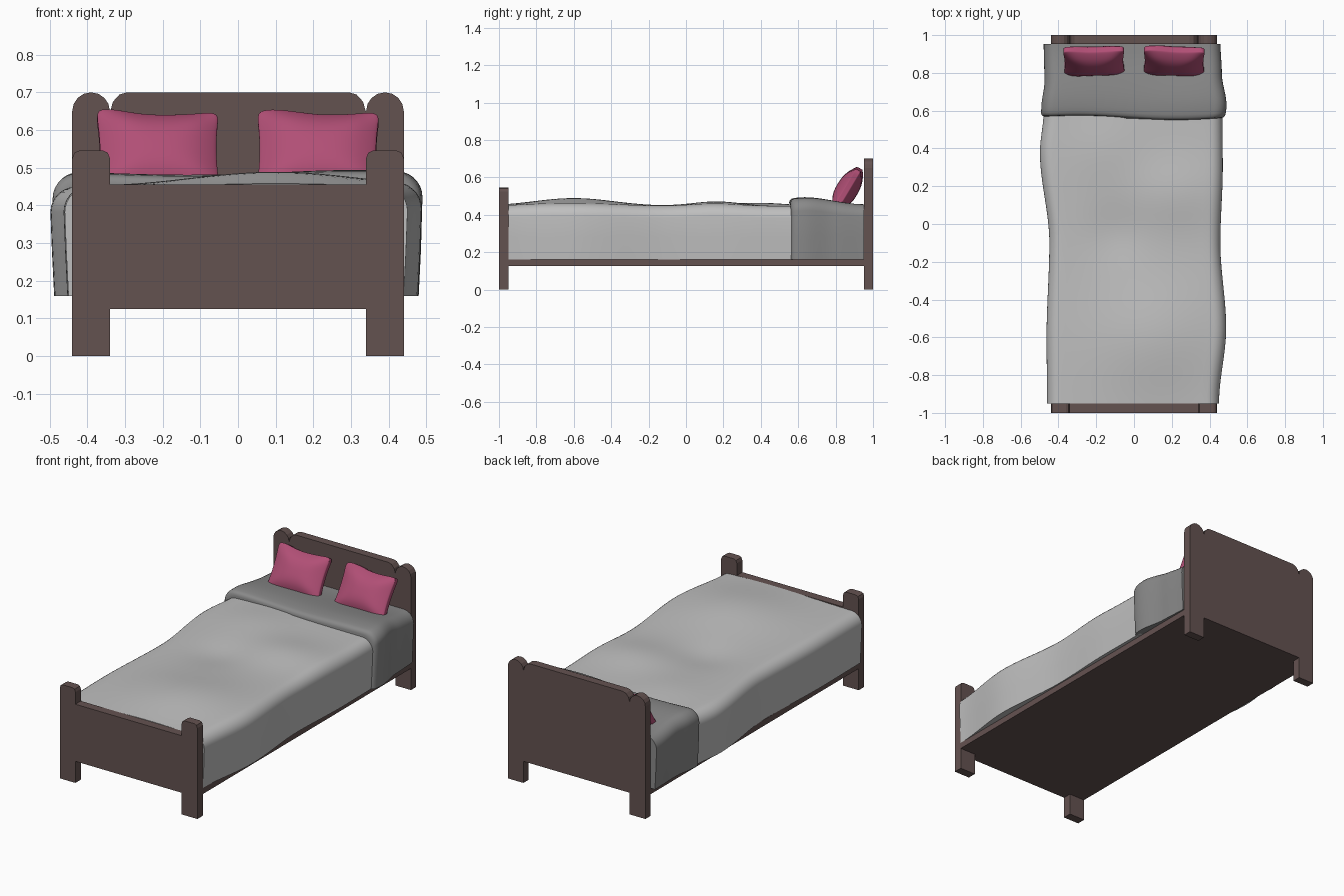
import bpy, bmesh, math
from mathutils import Matrix

cube = bpy.data.objects.get("Cube")
if cube:
    bpy.data.objects.remove(cube, do_unlink=True)


def material(name, rgb):
    mat = bpy.data.materials.new(name)
    mat.use_nodes = True
    mat.diffuse_color = (*rgb, 1)
    mat.node_tree.nodes["Principled BSDF"].inputs["Base Color"].default_value = (*rgb, 1)
    return mat


WOOD = material("dark wood", (0.127, 0.085, 0.081))
BLANKET = material("light grey blanket", (0.52, 0.52, 0.52))
SHEET = material("mid grey sheet", (0.25, 0.25, 0.25))
PINK = material("raspberry cushion", (0.44, 0.078, 0.18))


def finish(bm, name, mat, angle=40):
    bmesh.ops.recalc_face_normals(bm, faces=bm.faces)
    mesh = bpy.data.meshes.new(name)
    bm.to_mesh(mesh)
    bm.free()
    mesh.materials.append(mat)
    obj = bpy.data.objects.new(name, mesh)
    bpy.context.collection.objects.link(obj)
    bpy.ops.object.select_all(action='DESELECT')
    obj.select_set(True)
    bpy.context.view_layer.objects.active = obj
    if angle:
        bpy.ops.object.shade_smooth_by_angle(angle=math.radians(angle))
    return obj


# Wooden end boards: half outline, mirrored and extruded
def board(name, half, y, depth):
    outline = half + [(-x, z) for x, z in reversed(half)]
    bm = bmesh.new()
    face = bm.faces.new([bm.verts.new((x, y, z)) for x, z in outline])
    out = bmesh.ops.extrude_face_region(bm, geom=[face])["geom"]
    verts = [g for g in out if isinstance(g, bmesh.types.BMVert)]
    bmesh.ops.translate(bm, verts=verts, vec=(0, depth, 0))
    return finish(bm, name, WOOD, 0)


leg = [(0.44, 0), (0.34, 0), (0.34, 0.125)]
foot_top = [(0.34, 0.455), (0.34, 0.525), (0.346, 0.54), (0.36, 0.546),
            (0.42, 0.546), (0.434, 0.54), (0.44, 0.525)]
head_top = [(0.295, 0.7), (0.315, 0.694), (0.332, 0.675), (0.339, 0.65)]
for i in range(9):
    a = math.pi * (1 - i / 8)
    head_top.append((0.39 + 0.05 * math.cos(a), 0.65 + 0.05 * math.sin(a)))
board("footboard", foot_top + leg, -1, 0.05)
board("headboard", head_top + leg, 0.952, 0.048)

# Flat base between the boards
bm = bmesh.new()
bmesh.ops.create_cube(bm, size=1, matrix=Matrix.Translation((0, 0, 0.1425))
                      @ Matrix.Diagonal((0.88, 1.91, 0.035, 1)))
finish(bm, "bed_base", WOOD, 0)


# Bedding: soft cross-sections lofted along the bed
def along(keys, y):
    """Smoothly blend a list of (y, value) pairs."""
    for (y0, v0), (y1, v1) in zip(keys, keys[1:]):
        if y <= y1:
            t = max(0, (y - y0) / (y1 - y0))
            return v0 + (v1 - v0) * t * t * (3 - 2 * t)
    return keys[-1][1]


def bump(x, y, cx, cy, sx, sy):
    return math.exp(-((x - cx) / sx) ** 2 - ((y - cy) / sy) ** 2)


def blanket_height(x, y):
    return (0.447 + 0.042 * bump(x, y, 0.1, -0.6, 0.32, 0.3)
            + 0.024 * bump(x, y, 0.2, 0.16, 0.25, 0.18)
            + 0.016 * bump(x, y, -0.15, 0.4, 0.2, 0.2)
            - 0.014 * bump(x, y, -0.1, -0.05, 0.15, 0.15))


def sheet_height(x, y):
    ridge = along([(0.55, 0.474), (0.65, 0.48), (0.95, 0.455)], y)
    return ridge + 0.014 * bump(x, y, 0.3, 0.62, 0.25, 0.2) + 0.008 * bump(x, y, -0.45, 0.6, 0.2, 0.2)


def loft(name, rows, left, right, height, mat, shift=lambda x: 0, lip=lambda i: 0):
    bottom, r = 0.16, 0.065
    bm = bmesh.new()
    rings = []
    for i, y in enumerate(rows):
        xl, xr, drop = along(left, y) + lip(i), along(right, y) - lip(i), lip(i)
        mid, w = (xl + xr) / 2, (xr - xl) / 2
        flat = w - r
        offsets = [flat * (k / 12 - 1) for k in range(25)]
        arc = [(flat + r * math.sin(k * math.pi / 14)) for k in range(1, 8)]
        offsets = [-o for o in reversed(arc)] + offsets + arc
        pts = [(xl + 0.01, bottom), (xl + 0.004, 0.28)]
        for o in offsets:
            t = min(1, max(0, (abs(o) - flat) / r))
            x = mid + o
            pts.append((x, height(x, y) - drop - r * (1 - math.sqrt(1 - t * t))))
        pts += [(xr - 0.004, 0.28), (xr - 0.01, bottom)]
        fade = 1 - i / (len(rows) - 1)
        rings.append([bm.verts.new((x, y + shift(x) * fade, z)) for x, z in pts])
    for a, b in zip(rings, rings[1:]):
        for k in range(len(a)):
            n = (k + 1) % len(a)
            bm.faces.new((a[k], a[n], b[n], b[k]))
    bm.faces.new(rings[0])
    bm.faces.new(rings[-1])
    return finish(bm, name, mat, 50)


loft("blanket", [-0.95 + 1.55 * i / 48 for i in range(49)],
     [(-0.95, -0.46), (-0.6, -0.463), (-0.1, -0.448), (0.38, -0.498), (0.6, -0.478)],
     [(-0.95, 0.45), (-0.55, 0.488), (-0.1, 0.457), (0.3, 0.47), (0.6, 0.468)],
     blanket_height, BLANKET)

# Turned-down sheet with a rounded front lip
lips = [0.022, 0.01, 0.003]
loft("turned_down_sheet", [0.565, 0.568, 0.576] + [0.59 + 0.362 * i / 14 for i in range(15)],
     [(0.56, -0.494), (0.62, -0.49), (0.75, -0.474), (0.95, -0.478)],
     [(0.56, 0.484), (0.63, 0.49), (0.8, 0.465), (0.95, 0.458)],
     sheet_height, SHEET,
     shift=lambda x: 0.012 * math.cos(x * 6 + 1.8) - 0.002,
     lip=lambda i: lips[i] if i < len(lips) else 0)


# Cushions: pinched, softened blocks leaning on the headboard
def cushion(name, x, lean, turn, lift):
    bm = bmesh.new()
    bmesh.ops.create_cube(bm, size=2)
    bmesh.ops.subdivide_edges(bm, edges=bm.edges, cuts=5, use_grid_fill=True)
    for v in bm.verts:
        u, n, w = v.co
        edge = max(abs(u), abs(w))
        v.co.x = 0.164 * u * (1 - 0.06 * (1 - w * w))
        v.co.z = 0.125 * w * (1 - 0.09 * (1 - u * u)) + 0.014 * bump(u, w, lift, 1, 0.4, 0.8)
        v.co.y = 0.06 * n * (1 - 0.72 * edge ** 3)
    bm.transform(Matrix.Translation((x, 0.862, 0.535))
                 @ Matrix.Rotation(math.radians(turn), 4, 'Z')
                 @ Matrix.Rotation(-math.radians(lean), 4, 'X'))
    obj = finish(bm, name, PINK, 180)
    soft = obj.modifiers.new("soften", 'SUBSURF')
    soft.levels = soft.render_levels = 2


cushion("right_cushion", -0.212, 31, 2, -0.8)
cushion("left_cushion", 0.212, 31, -1, -0.6)
